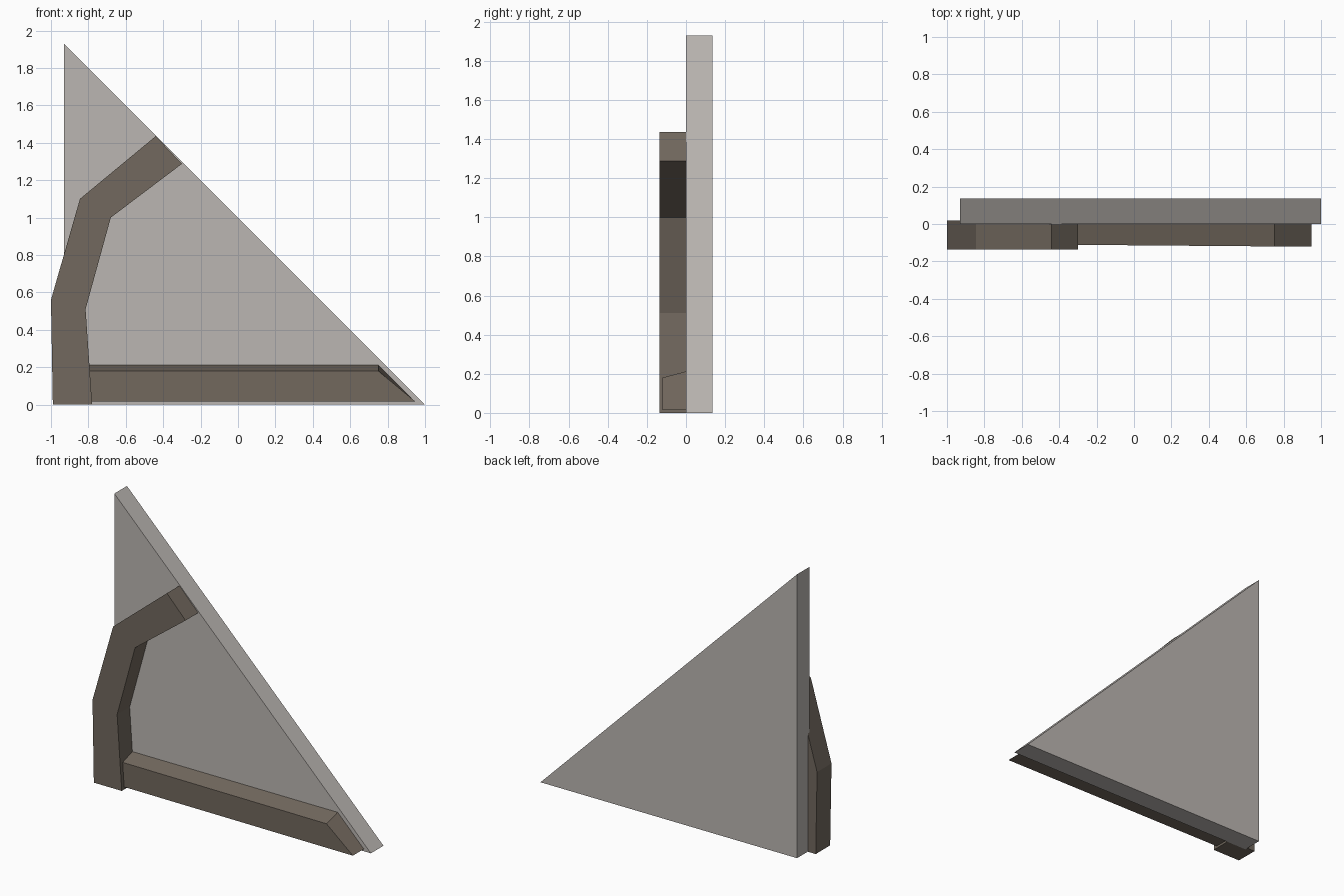
import bpy, bmesh

if "Cube" in bpy.data.objects:
    bpy.data.objects.remove(bpy.data.objects["Cube"])


def material(name, rgb):
    m = bpy.data.materials.new(name)
    m.diffuse_color = (*rgb, 1)
    m.use_nodes = True
    m.node_tree.nodes["Principled BSDF"].inputs["Base Color"].default_value = m.diffuse_color
    return m


def loft(name, front, back, mat):
    """Closed solid between two matching outlines of 3D points."""
    bm = bmesh.new()
    a = [bm.verts.new(p) for p in front]
    b = [bm.verts.new(p) for p in back]
    bm.faces.new(a)
    bm.faces.new(b[::-1])
    for i in range(len(a)):
        j = (i + 1) % len(a)
        bm.faces.new((a[j], a[i], b[i], b[j]))
    bmesh.ops.recalc_face_normals(bm, faces=bm.faces)
    bmesh.ops.triangulate(bm, faces=[f for f in bm.faces if len(f.verts) > 4])
    me = bpy.data.meshes.new(name)
    bm.to_mesh(me)
    bm.free()
    me.materials.append(mat)
    ob = bpy.data.objects.new(name, me)
    bpy.context.collection.objects.link(ob)
    return ob


def slab(name, profile, y0, y1, mat):
    return loft(name, [(x, y0, z) for x, z in profile],
                [(x, y1, z) for x, z in profile], mat)


plaster = material("pale plaster", (0.50, 0.47, 0.445))
timber = material("brown timber", (0.168, 0.14, 0.112))

# triangular wall panel
slab("wall_panel", [(-0.93, 0), (1.0, 0), (-0.93, 1.93)], 0, 0.135, plaster)

# bent timber brace in front of the panel's upright edge
slab("bent_brace", [(-0.99, 0), (-0.78, 0), (-0.815, 0.51), (-0.68, 1.0),
                    (-0.30, 1.287), (-0.44, 1.435), (-0.845, 1.10), (-1.0, 0.56)],
     -0.135, 0.02, timber)

# base beam with sloped top and mitred right end
loft("base_beam",
     [(-0.85, -0.107, 0.016), (0.948, -0.12, 0.016), (0.75, -0.12, 0.18), (-0.85, -0.107, 0.18)],
     [(-0.85, 0.01, 0.016), (0.948, 0.01, 0.016), (0.75, 0.01, 0.215), (-0.85, 0.01, 0.215)],
     timber)
